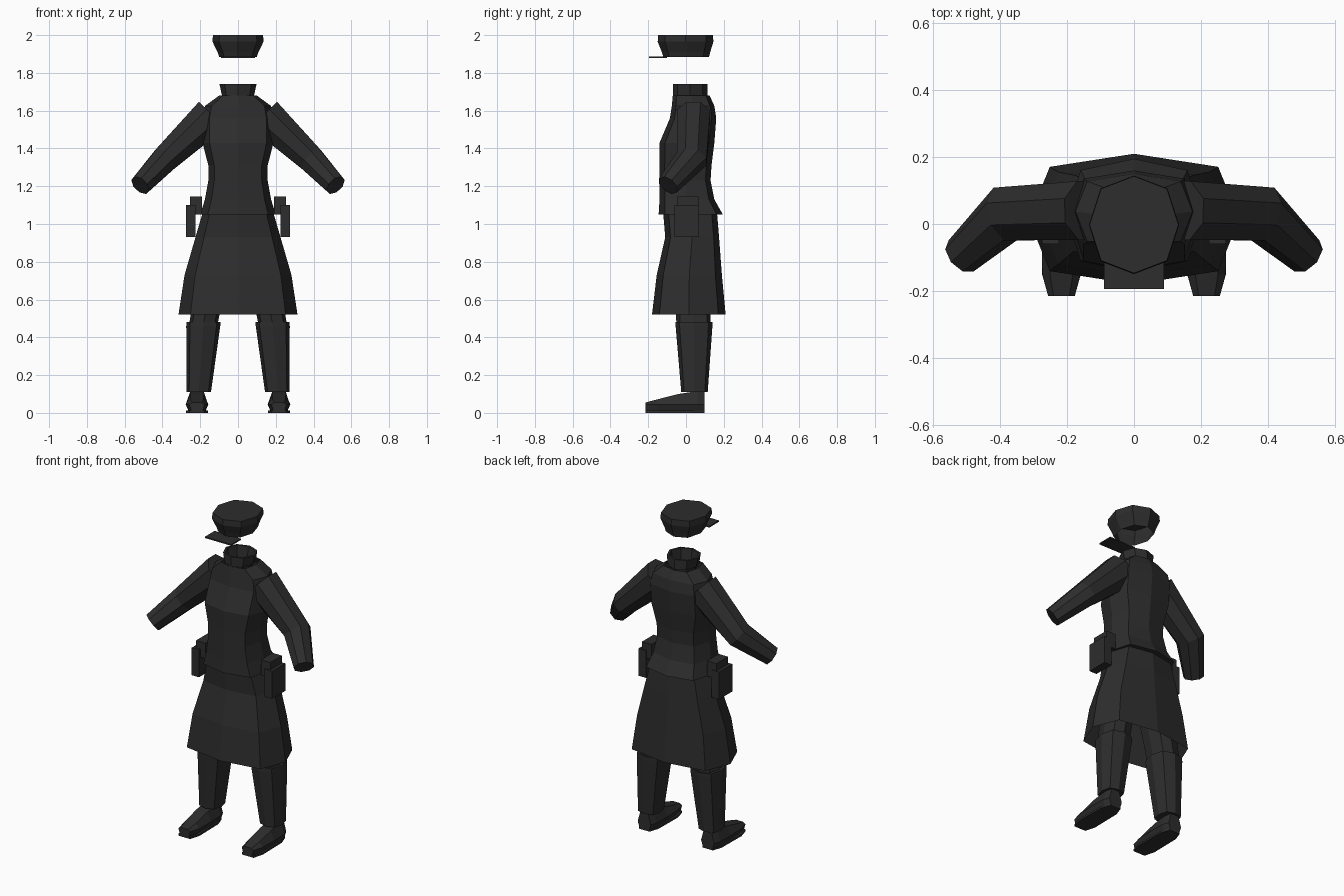
import bpy, bmesh
from math import cos, sin, pi
from mathutils import Vector

if "Cube" in bpy.data.objects:
    bpy.data.objects.remove(bpy.data.objects["Cube"])

cloth = bpy.data.materials.new("charcoal_cloth")
cloth.use_nodes = True
cloth.diffuse_color = (0.026, 0.026, 0.026, 1)
cloth.node_tree.nodes["Principled BSDF"].inputs["Base Color"].default_value = cloth.diffuse_color


def finish(name, bm):
    bmesh.ops.recalc_face_normals(bm, faces=bm.faces[:])
    mesh = bpy.data.meshes.new(name)
    bm.to_mesh(mesh)
    bm.free()
    mesh.materials.append(cloth)
    ob = bpy.data.objects.new(name, mesh)
    bpy.context.collection.objects.link(ob)
    return ob


def loft(name, rings, start=False, end=False):
    """Skin a list of equal-length point rings, with optional end caps."""
    bm = bmesh.new()
    rows = [[bm.verts.new(p) for p in ring] for ring in rings]
    n = len(rows[0])
    for a, b in zip(rows, rows[1:]):
        for i in range(n):
            j = (i + 1) % n
            bm.faces.new((a[i], a[j], b[j], b[i]))
    if start:
        bm.faces.new(rows[0])
    if end:
        bm.faces.new(rows[-1])
    return finish(name, bm)


def octagon(z, w, front, back, cx=0, c=0.78):
    """Level eight-sided ring spanning half-width w and front..back."""
    m, h = (front + back) / 2, (back - front) / 2
    shape = [(0, -1), (c, -c), (1, 0), (c, c), (0, 1), (-c, c), (-1, 0), (-c, -c)]
    return [(cx + w * x, m + h * y, z) for x, y in shape]


def box(name, x0, x1, y0, y1, z0, z1):
    ring = [(x0, y0), (x1, y0), (x1, y1), (x0, y1)]
    return loft(name, [[(x, y, z) for x, y in ring] for z in (z0, z1)], True, True)


# Coat body, from the collar seam down to the waist band
torso = [(1.68, .10, -.07, .125), (1.625, .175, -.075, .15), (1.56, .188, -.085, .16),
         (1.43, .188, -.14, .15), (1.31, .157, -.14, .135), (1.23, .157, -.14, .13),
         (1.13, .175, -.14, .15), (1.05, .20, -.145, .195), (1.05, .19, -.12, .165)]
loft("coat_body", [octagon(*r, c=.8) for r in torso])

# Skirt of the coat, open at the hem
skirt = [(1.05, .19, -.12, .165), (.93, .225, -.11, .175), (.73, .283, -.155, .19),
         (.52, .315, -.18, .21)]
loft("coat_skirt", [octagon(*r, c=.8) for r in skirt])

# Standing collar with an open top and an inner wall
collar = [(1.68, .085, -.07, .115), (1.74, .098, -.07, .113), (1.74, .085, -.058, .10),
          (1.66, .075, -.05, .09)]
loft("collar", [octagon(*r, c=.72) for r in collar], end=True)

# Peaked cap: open band, flared crown, flat top
cap = [(1.885, .10, -.12, .122), (1.91, .108, -.128, .128), (1.965, .135, -.15, .145),
       (2.0, .133, -.147, .143)]
loft("cap", [octagon(*r, c=.74) for r in cap], end=True)
box("cap_visor", -.09, .09, -.195, -.10, 1.88, 1.888)


def sleeve(name, s):
    """Eight-sided sleeve swept through shoulder, elbow and wrist."""
    path = [Vector(p) for p in ((.14, .04, 1.575), (.385, .03, 1.345), (.517, -.095, 1.205))]
    dirs = [path[1] - path[0], path[2] - path[0], path[2] - path[1]]
    rings = []
    for p, d, (rs, ru) in zip(path, dirs, ((.09, .10), (.083, .072), (.057, .055))):
        d.normalize()
        side = Vector((0, 1, 0))
        side = (side - d * side.dot(d)).normalized()
        up = side.cross(d)
        ring = []
        for i in range(8):
            t = (i + .5) * pi / 4
            q = p + side * rs * cos(t) * 1.06 + up * ru * sin(t) * 1.06
            ring.append((q.x * s, q.y, q.z))
        rings.append(ring)
    loft(name, rings, True, True)


for side, s in (("left", 1), ("right", -1)):
    sleeve(side + "_sleeve", s)

    # Trouser leg under the coat and the boot shaft over it
    loft(side + "_trouser", [octagon(.92, .085, -.075, .13, s * .10),
                             octagon(.46, .075, -.05, .13, s * .185)], True, True)
    loft(side + "_boot_shaft", [octagon(.48, .09, -.055, .14, s * .183),
                                octagon(.46, .09, -.055, .14, s * .184),
                                octagon(.11, .065, -.025, .115, s * .208)], True, True)

    # Shoe: sections from heel to toe, bevelled along the top
    rings = []
    for y, w, top in ((.098, .045, .11), (.06, .058, .115), (-.04, .06, .10),
                      (-.15, .057, .072), (-.215, .04, .055)):
        outline = [(-.75, .01), (.75, .01), (1, .045), (.6, top), (-.6, top), (-1, .045)]
        rings.append([(s * .217 + w * x, y, z) for x, z in outline])
    loft(side + "_shoe", rings, True, True)

    # Thin sole plate
    plan = [(.035, .098), (.055, .04), (.058, -.15), (.04, -.215)]
    plan += [(-x, y) for x, y in reversed(plan)]
    loft(side + "_sole", [[(s * .217 + x, y, z) for x, y in plan] for z in (0, .012)], True, True)

    # Belt pouch with its hanger behind the upper edge
    xs = sorted((s * .225, s * .275))
    box(side + "_pouch", *xs, -.06, .07, .93, 1.10)
    xs = sorted((s * .19, s * .255))
    box(side + "_pouch_flap", *xs, -.047, .065, 1.05, 1.145)
